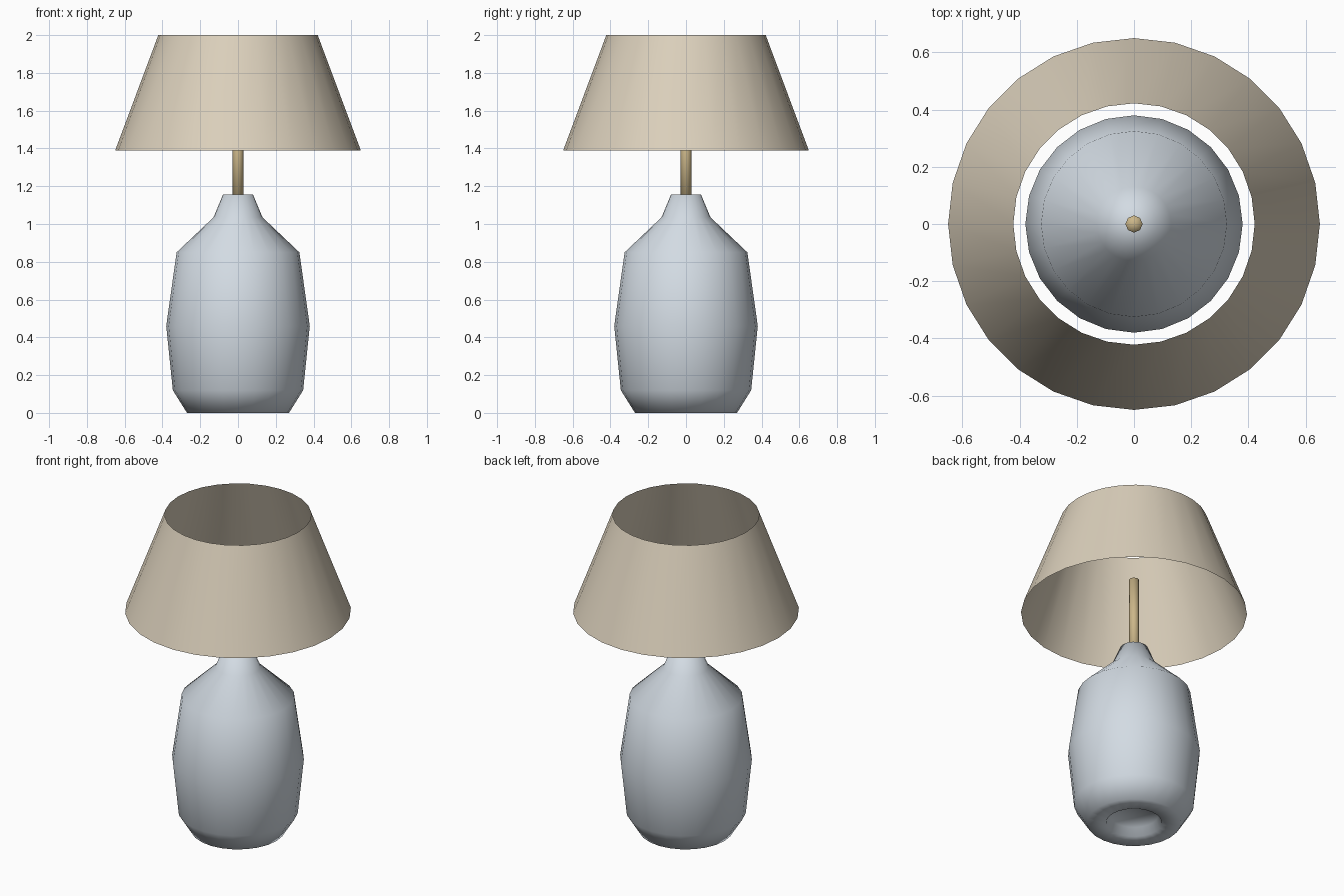
import bpy
import bmesh
from math import cos, sin, tau

cube = bpy.data.objects.get("Cube")
if cube:
    bpy.data.objects.remove(cube, do_unlink=True)


def make_material(name, color):
    mat = bpy.data.materials.new(name)
    mat.use_nodes = True
    mat.diffuse_color = (*color, 1)
    bsdf = mat.node_tree.nodes["Principled BSDF"]
    bsdf.inputs["Base Color"].default_value = (*color, 1)
    bsdf.inputs["Roughness"].default_value = 0.6
    return mat


def lathe(name, profile, sides, mat):
    """Spin (radius, height) points around z; zero radius closes an end."""
    bm = bmesh.new()
    rings = []
    for r, z in profile:
        if r == 0:
            rings.append([bm.verts.new((0, 0, z))] * sides)
        else:
            rings.append([bm.verts.new((r * cos(tau * i / sides),
                                        r * sin(tau * i / sides), z))
                          for i in range(sides)])
    for low, high in zip(rings, rings[1:]):
        for i in range(sides):
            j = (i + 1) % sides
            corners = dict.fromkeys((low[i], low[j], high[j], high[i]))
            bm.faces.new(list(corners)).smooth = True
    mesh = bpy.data.meshes.new(name)
    bm.to_mesh(mesh)
    bm.free()
    mesh.materials.append(mat)
    obj = bpy.data.objects.new(name, mesh)
    bpy.context.collection.objects.link(obj)
    return obj


ceramic = make_material("pale blue ceramic", (0.65, 0.71, 0.77))
brass = make_material("brass", (0.60, 0.47, 0.25))
fabric = make_material("cream fabric", (0.71, 0.63, 0.50))

# Faceted ceramic body with a recessed underside
lathe("lamp_body",
      [(0, 0.05), (0.14, 0.05), (0.16, 0), (0.27, 0), (0.345, 0.12),
       (0.38, 0.46), (0.325, 0.85), (0.13, 1.035), (0.08, 1.155), (0, 1.155)],
      24, ceramic)

# Slim stem rising into the shade
lathe("stem", [(0, 1.1), (0.03, 1.1), (0.03, 1.61), (0, 1.61)], 8, brass)

# Open tapered shade, a single thin sheet
lathe("lamp_shade", [(0.65, 1.39), (0.422, 2.0)], 28, fabric)
